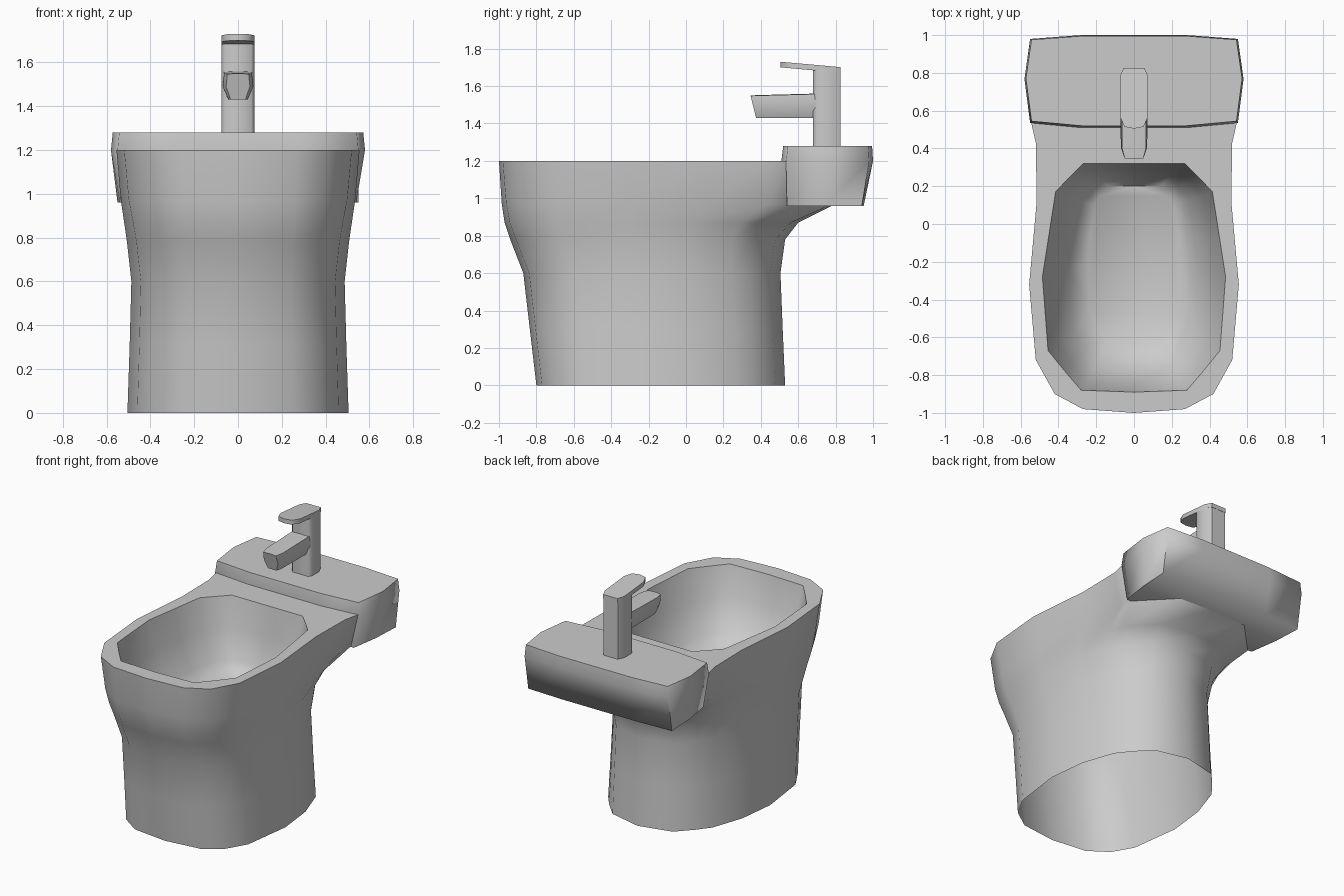
import bpy, bmesh, math

if "Cube" in bpy.data.objects:
    bpy.data.objects.remove(bpy.data.objects["Cube"])


def mirrored(half):
    """Close a half outline (first and last point on x = 0) into a full loop."""
    return half + [(-x, *rest) for x, *rest in reversed(half[1:-1])]


def loft(name, halves, cap_start=True, cap_end=True, angle=60):
    """Skin a stack of half outlines of 3D points."""
    bm = bmesh.new()
    rings = [[bm.verts.new(p) for p in mirrored(h)] for h in halves]
    n = len(rings[0])
    for a, b in zip(rings, rings[1:]):
        for i in range(n):
            j = (i + 1) % n
            bm.faces.new((a[i], a[j], b[j], b[i]))
    if cap_start:
        bm.faces.new(rings[0])
    if cap_end:
        bm.faces.new(rings[-1])
    bmesh.ops.recalc_face_normals(bm, faces=bm.faces)
    mesh = bpy.data.meshes.new(name)
    bm.to_mesh(mesh)
    bm.free()
    ob = bpy.data.objects.new(name, mesh)
    bpy.context.collection.objects.link(ob)
    bpy.ops.object.select_all(action='DESELECT')
    ob.select_set(True)
    bpy.context.view_layer.objects.active = ob
    bpy.ops.object.shade_smooth_by_angle(angle=math.radians(angle))
    return ob


def fit(outline, front, back, width):
    """Rescale a half outline to a given front, back and half width."""
    y0, y1 = outline[0][1], outline[-1][1]
    w = max(p[0] for p in outline)
    return [(x / w * width, front + (y - y0) / (y1 - y0) * (back - front))
            for x, y in outline]


# Pedestal and bowl: outer skin, flat rim, then the basin interior
foot = [(0, -.80), (.25, -.77), (.38, -.68), (.46, -.54), (.505, -.2),
        (.475, .06), (.40, .28), (.33, .37), (.23, .475), (0, .53)]
rim = [(0, -1), (.27, -.98), (.42, -.90), (.52, -.72), (.555, -.32),
       (.515, .12), (.52, .43), (.545, .54), (.28, .80), (0, .80)]
basin = [(0, -.89), (.28, -.88), (.37, -.775), (.455, -.67), (.485, -.28),
         (.45, -.055), (.415, .17), (.345, .245), (.27, .32), (0, .32)]

levels = [  # z, front, back, half width, blend from foot to rim
    (0, -.80, .53, .505, 0), (.30, -.835, .517, .495, 0),
    (.60, -.87, .505, .487, 0), (.78, -.94, .53, .507, .15),
    (.87, -.97, .60, .52, .4), (.97, -.985, .80, .535, .8),
    (1.20, -1.0, .80, .555, 1)]
body = []
for z, front, back, width, t in levels:
    a, b = fit(foot, front, back, width), fit(rim, front, back, width)
    body.append([(p[0] + (q[0] - p[0]) * t, p[1] + (q[1] - p[1]) * t, z)
                 for p, q in zip(a, b)])
for z, front, back, width in [(1.20, -.89, .32, .485), (1.0, -.85, .29, .43),
                              (.80, -.75, .25, .34), (.72, -.62, .20, .25)]:
    body.append([(x, y, z) for x, y in fit(basin, front, back, width)])
loft("bidet_body", body, cap_start=False, angle=55)

# Raised rear shelf, its underside tapering into the body
shelf = [(0, .515), (.28, .515), (.55, .54), (.58, .77), (.55, .98),
         (.28, 1.0), (0, 1.0)]
under = [(0, .53), (.28, .53), (.51, .54), (.54, .74), (.55, .94),
         (.28, .95), (0, .95)]
rings = [[(x, y, .96) for x, y in under]]
rings += [[(x, y, z) for x, y in fit(shelf, f, b, w)]
          for z, f, b, w in [(1.20, .51, 1.0, .58), (1.28, .52, .995, .572)]]
loft("rear_shelf", rings, angle=80.5)

# Tap column
column = [(0, .68), (.06, .68), (.075, .70), (.075, .78), (.055, .825),
          (0, .825)]
loft("tap_column", [[(x, y, z) for x, y in column] for z in (1.27, 1.69)])

# Tap lever: thin plate dipping towards the back
lever = [(0, .505), (.05, .515), (.075, .57), (.075, .78), (.055, .827),
         (0, .827)]
loft("tap_lever", [[(x, y, 1.70 - (y - .505) * .09) for x, y in lever],
                   [(x, y, 1.73 - (y - .505) * .09) for x, y in lever]])

# Tap spout: lofted forward with a slanted tip
profile = [(0, 1), (.065, .98), (.072, .5), (.045, 0), (0, 0)]
loft("tap_spout", [[(x * s, y + (1 - v) * slant, 1.43 + v * h)
                    for x, v in profile]
                   for y, slant, s, h in [(.345, .03, .75, .12),
                                          (.40, .015, .97, .122),
                                          (.70, 0, 1, .13)]])
